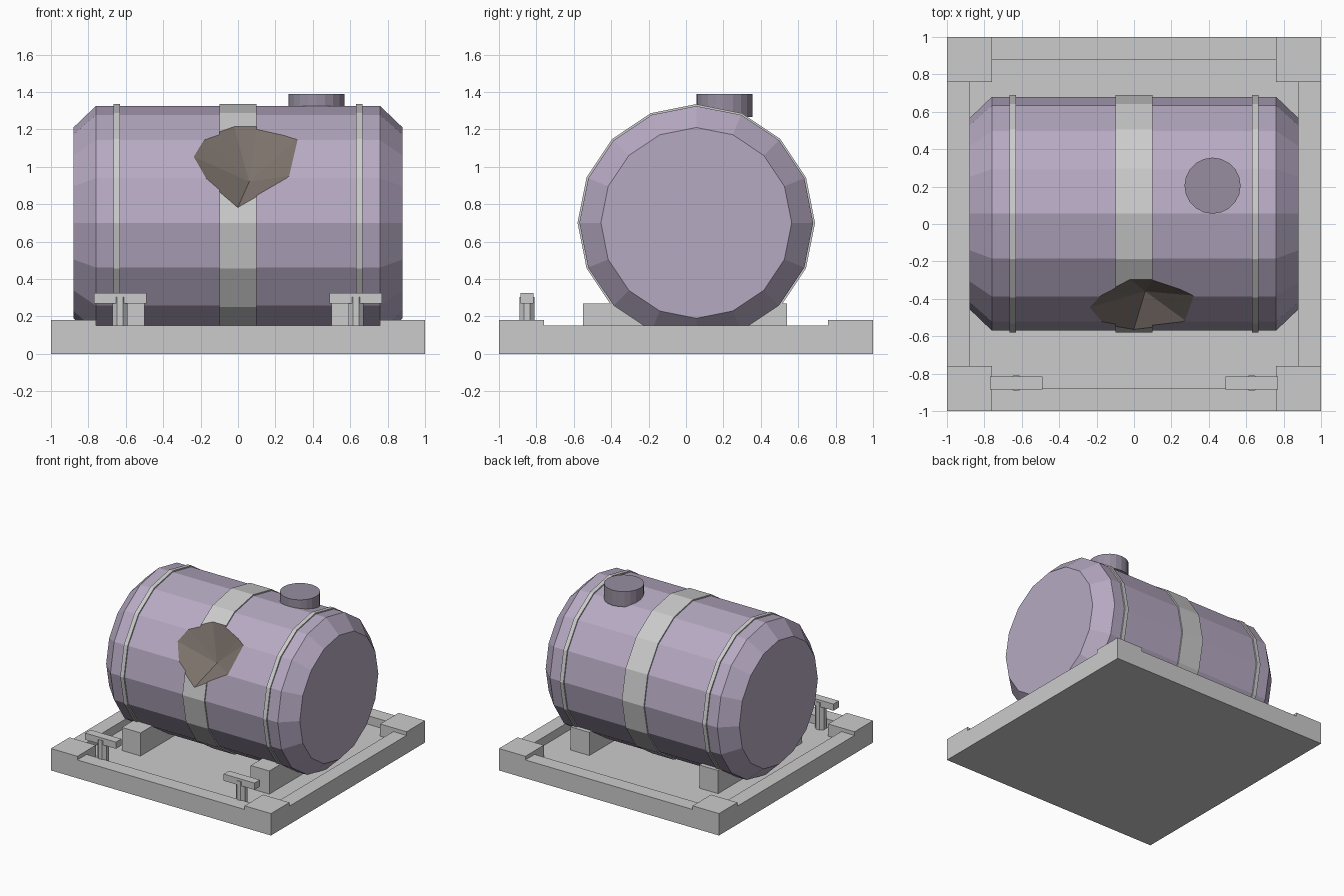
import bpy, bmesh, math
from mathutils import Vector

if "Cube" in bpy.data.objects:
    bpy.data.objects.remove(bpy.data.objects["Cube"])

CY, CZ, R, SIDES = 0.055, 0.70, 0.625, 16
FLOOR = 0.08


def material(name, rgb):
    m = bpy.data.materials.new(name)
    m.diffuse_color = (*rgb, 1)
    m.use_nodes = True
    m.node_tree.nodes["Principled BSDF"].inputs["Base Color"].default_value = m.diffuse_color
    return m


PURPLE = material("purple_paint", (0.47, 0.40, 0.54))
DARK = material("dark_purple", (0.31, 0.27, 0.35))
BROWN = material("dark_hole", (0.21, 0.175, 0.155))
GREY = material("band_grey", (0.8, 0.8, 0.8))


def finish(name, bm, mat=None):
    bmesh.ops.recalc_face_normals(bm, faces=bm.faces)
    me = bpy.data.meshes.new(name)
    bm.to_mesh(me)
    bm.free()
    ob = bpy.data.objects.new(name, me)
    bpy.context.collection.objects.link(ob)
    if mat:
        me.materials.append(mat)
    return ob


def boxes(name, spans):
    """One object made of boxes given as (x0, x1, y0, y1, z0, z1)."""
    bm = bmesh.new()
    for x0, x1, y0, y1, z0, z1 in spans:
        vs = bmesh.ops.create_cube(bm, size=1)["verts"]
        for v in vs:
            v.co = ((x0 + x1) / 2 + v.co.x * (x1 - x0),
                    (y0 + y1) / 2 + v.co.y * (y1 - y0),
                    (z0 + z1) / 2 + v.co.z * (z1 - z0))
    return finish(name, bm)


def cylinder(name, x, y, z0, z1, r, sides, turn=0, mat=None):
    bm = bmesh.new()
    vs = bmesh.ops.create_cone(bm, cap_ends=True, segments=sides,
                               radius1=r, radius2=r, depth=z1 - z0)["verts"]
    ob = finish(name, bm, mat)
    ob.location = (x, y, (z0 + z1) / 2)
    ob.rotation_euler.z = turn
    return ob


def lathe(name, profile, mat, ring=False):
    """Spin (x, radius) points around the drum axis."""
    bm = bmesh.new()
    loops = []
    for x, r in profile:
        loops.append([bm.verts.new((x, CY + r * math.sin(a), CZ + r * math.cos(a)))
                      for a in (2 * math.pi * i / SIDES for i in range(SIDES))])
    pairs = list(zip(loops, loops[1:]))
    if ring:
        pairs.append((loops[-1], loops[0]))
    else:
        bm.faces.new(loops[0])
        bm.faces.new(loops[-1])
    for a, b in pairs:
        for i in range(SIDES):
            j = (i + 1) % SIDES
            bm.faces.new((a[i], a[j], b[j], b[i]))
    return finish(name, bm, mat)


def band(name, x0, x1):
    return lathe(name, [(x0, R - 0.01), (x0, R + 0.01), (x1, R + 0.01), (x1, R - 0.01)],
                 GREY, ring=True)


# Tray: floor plate, low rims and raised corners
boxes("tray_floor", [(-1, 1, -1, 1, 0, FLOOR)])
rims, corners = [], []
for s in (-1, 1):
    a, b = sorted((s * 0.88, s))
    rims += [(-0.76, 0.76, a, b, FLOOR, 0.15), (a, b, -0.76, 0.76, FLOOR, 0.15)]
    for t in (-1, 1):
        corners.append((*sorted((s * 0.76, s)), *sorted((t * 0.76, t)), FLOOR, 0.18))
boxes("tray_rims", rims)
boxes("tray_corners", corners)

# Drum and its bands
drum = lathe("drum", [(-0.88, 0.51), (-0.76, R), (0.76, R), (0.88, 0.51)], PURPLE)
middle = band("middle_band", -0.10, 0.10)

# Cradle beams, thin bands and T-shaped tap handles on both sides
for s, side in ((-1, "left"), (1, "right")):
    band(side + "_band", s * 0.648 - 0.017, s * 0.648 + 0.017)
    boxes(side + "_cradle_beam", [(*sorted((s * 0.5, s * 0.67)), -0.55, 0.54, FLOOR, 0.27)])
    boxes(side + "_handle_bar", [(s * 0.63 - 0.14, s * 0.63 + 0.14, -0.885, -0.815, 0.27, 0.325)])
    cylinder(side + "_handle_post", s * 0.63, -0.85, FLOOR, 0.305, 0.043, 8, math.pi / 8)

# Filler cap
cylinder("filler_cap", 0.42, 0.205, 1.265, 1.39, 0.15, 20, mat=DARK)

# Jagged hole: a faceted cone widening outwards from a point inside the drum
tip = Vector((0.06, -0.36, 0.92))
rim = [(-0.25, 1.06), (-0.17, 1.14), (-0.02, 1.21), (0.10, 1.21),
       (0.25, 1.17), (0.31, 1.14), (0.27, 0.95), (0.0, 0.785)]
bm = bmesh.new()
apex = bm.verts.new(tip)
outer = []
for x, z in rim:
    p = Vector((x, CY - math.sqrt((R - 0.005) ** 2 - (z - CZ) ** 2), z))
    outer.append(bm.verts.new(tip + (p - tip) * 1.5))
mouth = bm.verts.new((0.08, -1.2, 1.35))
for i, v in enumerate(outer):
    w = outer[(i + 1) % len(outer)]
    bm.faces.new((apex, v, w))
    bm.faces.new((mouth, w, v))
cutter = finish("hole_cutter", bm, BROWN)
cutter.hide_render = True
for ob in (drum, middle):
    mod = ob.modifiers.new("hole", "BOOLEAN")
    mod.operation = "DIFFERENCE"
    mod.solver = "EXACT"
    mod.material_mode = "TRANSFER"
    mod.object = cutter
    bpy.context.view_layer.objects.active = ob
    bpy.ops.object.modifier_apply(modifier=mod.name)
bpy.data.objects.remove(cutter)
